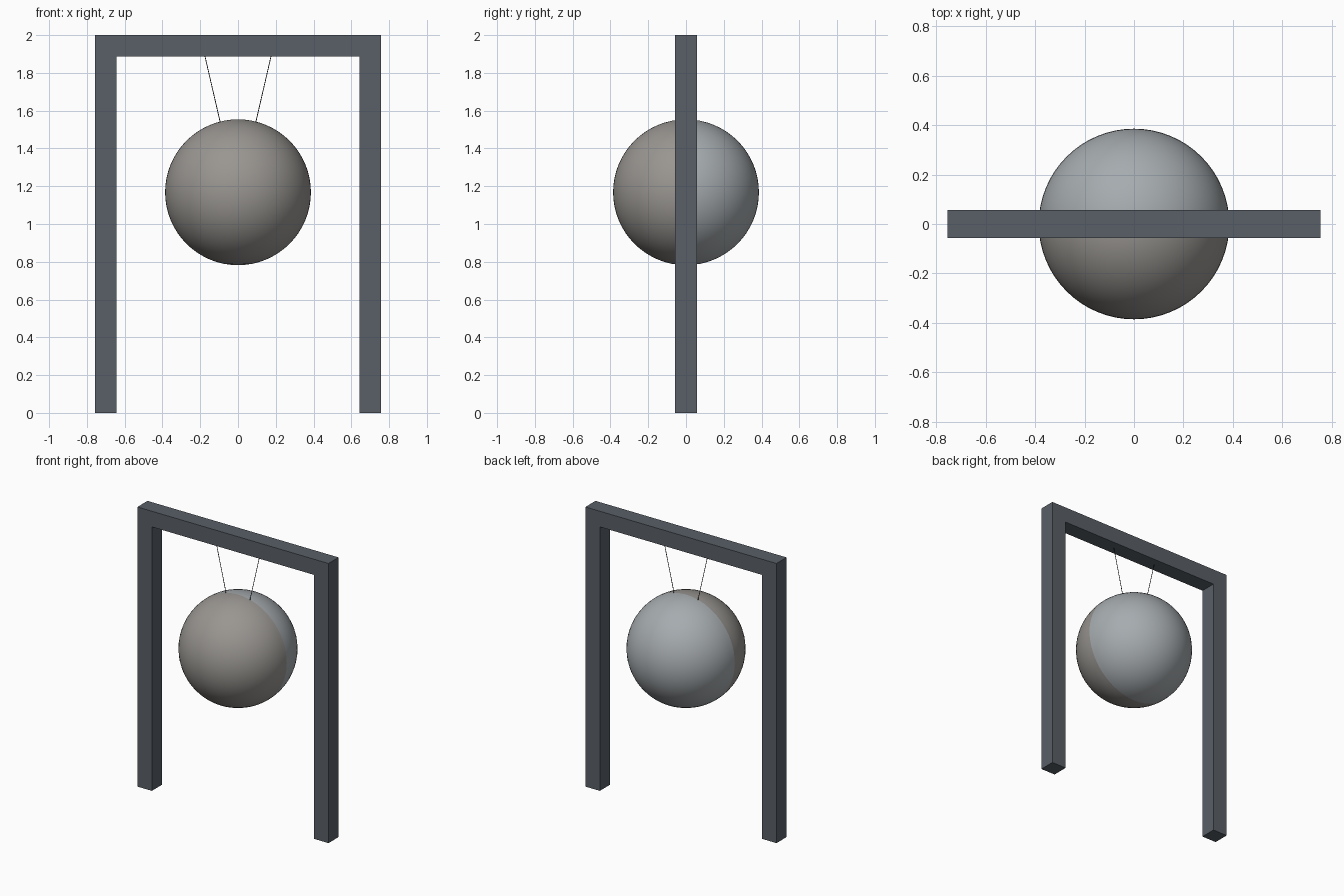
import bpy, bmesh, math
from mathutils import Matrix, Vector

if "Cube" in bpy.data.objects:
    bpy.data.objects.remove(bpy.data.objects["Cube"])

BALL_Z, BALL_R = 1.168, 0.386


def material(name, color):
    mat = bpy.data.materials.new(name)
    mat.diffuse_color = (*color, 1)
    mat.use_nodes = True
    mat.node_tree.nodes["Principled BSDF"].inputs["Base Color"].default_value = mat.diffuse_color
    return mat


def finish(name, bm, mat, smooth=False):
    bmesh.ops.recalc_face_normals(bm, faces=bm.faces)
    for f in bm.faces:
        f.smooth = smooth
    mesh = bpy.data.meshes.new(name)
    bm.to_mesh(mesh)
    bm.free()
    mesh.materials.append(mat)
    obj = bpy.data.objects.new(name, mesh)
    bpy.context.collection.objects.link(obj)
    return obj


slate = material("slate", (0.10, 0.115, 0.135))
warm = material("warm_grey", (0.32, 0.305, 0.285))
cool = material("cool_grey", (0.38, 0.41, 0.43))
black = material("black", (0.02, 0.02, 0.02))

# Portal frame: U-shaped profile extruded in depth
half, inner, depth, under = 0.756, 0.642, 0.057, 1.888
profile = [(-half, 0), (-inner, 0), (-inner, under), (inner, under),
           (inner, 0), (half, 0), (half, 2), (-half, 2)]
bm = bmesh.new()
face = bm.faces.new([bm.verts.new((x, -depth, z)) for x, z in profile])
ext = bmesh.ops.extrude_face_region(bm, geom=[face])
bmesh.ops.translate(bm, vec=(0, 2 * depth, 0),
                    verts=[v for v in ext["geom"] if isinstance(v, bmesh.types.BMVert)])
finish("frame", bm, slate)


# Ball: two half shells meeting at y = 0
def half_ball(name, side, mat):
    bm = bmesh.new()
    bmesh.ops.create_uvsphere(bm, u_segments=64, v_segments=32, radius=BALL_R,
                              matrix=Matrix.Translation((0, 0, BALL_Z)))
    bmesh.ops.bisect_plane(bm, geom=bm.verts[:] + bm.edges[:] + bm.faces[:], dist=1e-5,
                           plane_co=(0, 0, 0), plane_no=(0, -side, 0), clear_outer=True)
    finish(name, bm, mat, smooth=True)


half_ball("ball_front_half", -1, warm)
half_ball("ball_back_half", 1, cool)

# Two suspension wires from the beam to the ball
for label, s in (("left", -1), ("right", 1)):
    top = Vector((s * 0.176, 0, under + 0.005))
    bottom = Vector((s * 0.094, 0, BALL_Z + 0.37))
    axis = top - bottom
    place = Matrix.Translation((top + bottom) / 2) @ axis.to_track_quat("Z", "Y").to_matrix().to_4x4()
    bm = bmesh.new()
    bmesh.ops.create_cone(bm, cap_ends=True, segments=8, radius1=0.002, radius2=0.002,
                          depth=axis.length, matrix=place)
    finish(label + "_wire", bm, black)
